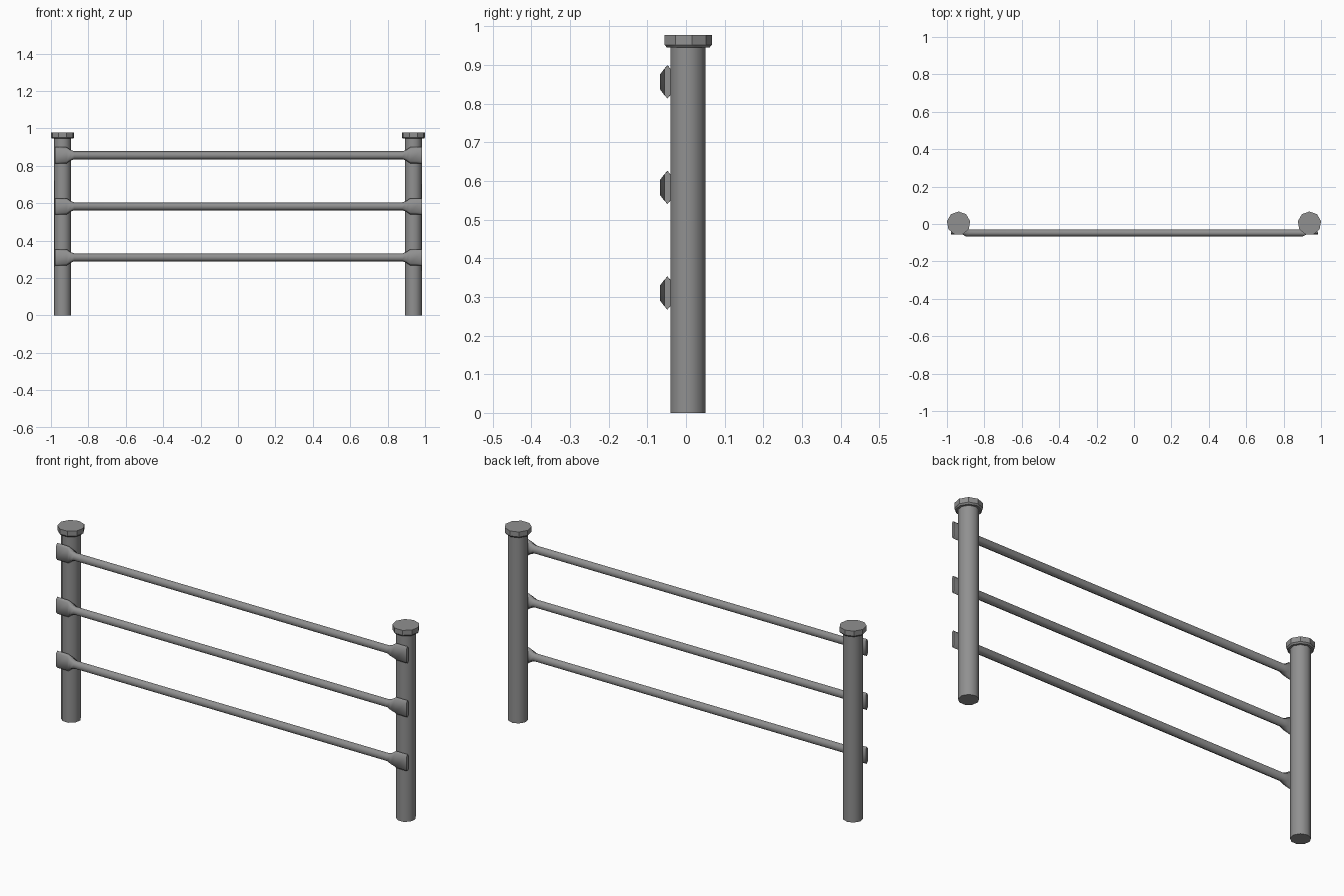
import bpy, bmesh, math

if "Cube" in bpy.data.objects:
    bpy.data.objects.remove(bpy.data.objects["Cube"])

# Dark grey metal
metal = bpy.data.materials.new("dark_grey_metal")
metal.diffuse_color = (0.28, 0.28, 0.28, 1)
metal.use_nodes = True
metal.node_tree.nodes["Principled BSDF"].inputs["Base Color"].default_value = metal.diffuse_color


def loft(name, rings, angle):
    """Skin a list of equal-length rings of points and cap both ends."""
    bm = bmesh.new()
    loops = [[bm.verts.new(p) for p in ring] for ring in rings]
    n = len(loops[0])
    for a, b in zip(loops, loops[1:]):
        for i in range(n):
            j = (i + 1) % n
            bm.faces.new((a[i], a[j], b[j], b[i]))
    bm.faces.new(loops[0])
    bm.faces.new(loops[-1])
    bmesh.ops.recalc_face_normals(bm, faces=bm.faces)
    mesh = bpy.data.meshes.new(name)
    bm.to_mesh(mesh)
    bm.free()
    mesh.materials.append(metal)
    obj = bpy.data.objects.new(name, mesh)
    bpy.context.collection.objects.link(obj)
    bpy.context.view_layer.objects.active = obj
    obj.select_set(True)
    bpy.ops.object.shade_smooth_by_angle(angle=math.radians(angle))
    obj.select_set(False)
    return obj


def nonagon(x, y, z, r):
    return [(x + r * math.sin(k * math.tau / 9),
             y + r * math.cos(k * math.tau / 9), z) for k in range(9)]


def hexagon(x, y, z, half_depth, tip, flat):
    """Cross-section of a rail: pointed top and bottom, flat front and back."""
    return [(x, y + a, z + b) for a, b in (
        (0, tip), (half_depth, flat), (half_depth, -flat),
        (0, -tip), (-half_depth, -flat), (-half_depth, flat))]


# Posts with flanged caps
POST_Y = 0.004
for side, x in (("left", -0.938), ("right", 0.938)):
    loft(side + "_post", [nonagon(x, POST_Y, z, 0.0465) for z in (0, 0.96)], 45)
    loft(side + "_post_cap", [nonagon(x, POST_Y, z, r) for z, r in (
        (0.945, 0.057), (0.952, 0.063), (0.977, 0.063))], 35)

# Rails: tube flaring into flattened ends in front of the posts
# (distance from centre, half depth, tip height, flat height)
END = [(0.981, 0.008, 0.043, 0.033), (0.918, 0.009, 0.043, 0.033),
       (0.898, 0.0195, 0.029, 0.019), (0.878, 0.0175, 0.0215, 0.011)]
for name, z in (("lower", 0.310), ("middle", 0.583), ("upper", 0.856)):
    stations = [(-d, *s) for d, *s in END] + [(d, *s) for d, *s in END[::-1]]
    loft(name + "_rail",
         [hexagon(x + 0.002, -0.048, z, *s) for x, *s in stations], 65)
